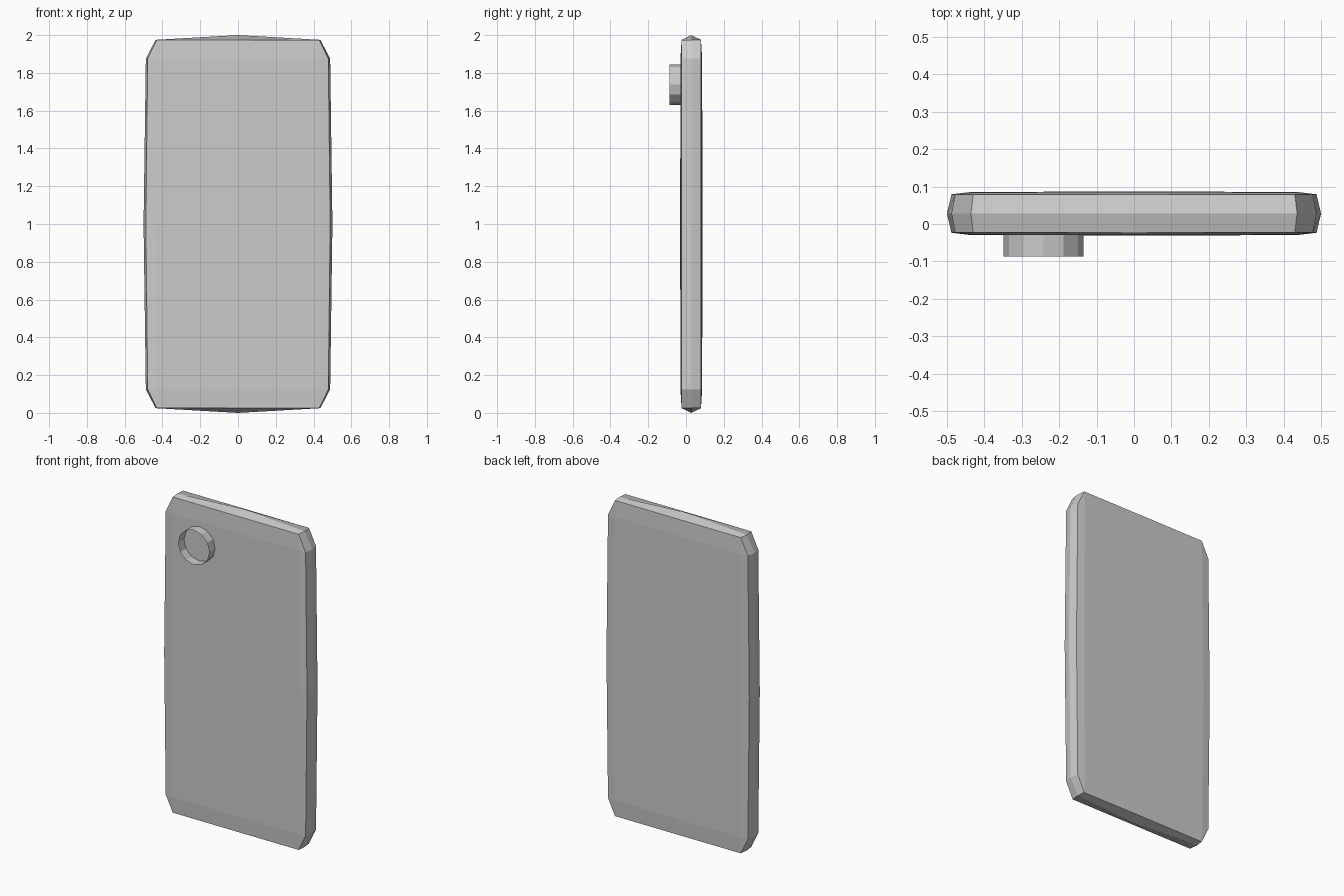
import bpy, bmesh, math
from mathutils import Matrix

if "Cube" in bpy.data.objects:
    bpy.data.objects.remove(bpy.data.objects["Cube"])


def make_object(name, bm):
    bmesh.ops.recalc_face_normals(bm, faces=bm.faces)
    mesh = bpy.data.meshes.new(name)
    bm.to_mesh(mesh)
    bm.free()
    obj = bpy.data.objects.new(name, mesh)
    bpy.context.collection.objects.link(obj)
    return obj


# Body: chamfered unit cube, each large side split in four and bulged slightly
bm = bmesh.new()
bmesh.ops.create_cube(bm, size=1)
bmesh.ops.bevel(bm, geom=bm.edges[:], offset=0.05, offset_type='OFFSET',
                segments=1, affect='EDGES')
bmesh.ops.subdivide_edges(bm, edges=[e for e in bm.edges if e.calc_length() > 0.5],
                          cuts=1, use_grid_fill=True)
SIZE = (1.0, 0.118, 2.0)
for v in bm.verts:
    zeros = sum(abs(c) < 0.01 for c in v.co)
    new = []
    for axis, c in enumerate(v.co):
        half = abs(c)
        if half > 0.49:                       # side height: centre, edge middle, corner
            rise = {2: 0.5, 1: 0.488, 0: 0.478}[zeros]
            if axis == 2 and zeros < 2:
                rise = 0.4875
        elif half > 0.01:                     # side outline
            rise = 0.436 if zeros else 0.43
        else:
            rise = 0
        new.append(math.copysign(rise, c) * SIZE[axis])
    if axis == 2:
        # long side corners sit a little closer to the ends
        if 0.4 * 2 < abs(new[2]) < 0.45 * 2:
            new[2] = math.copysign(0.876, new[2])
    v.co = (new[0], new[1] + 0.028, new[2] + 1.0)
make_object("body", bm)

# Lens ring: thin open tube on the front, upper left
bm = bmesh.new()
bmesh.ops.create_cone(bm, cap_ends=False, segments=12, radius1=0.107,
                      radius2=0.107, depth=0.066,
                      matrix=Matrix.Translation((-0.242, -0.054, 1.738))
                      @ Matrix.Rotation(math.pi / 2, 4, 'X'))
make_object("lens_ring", bm)
